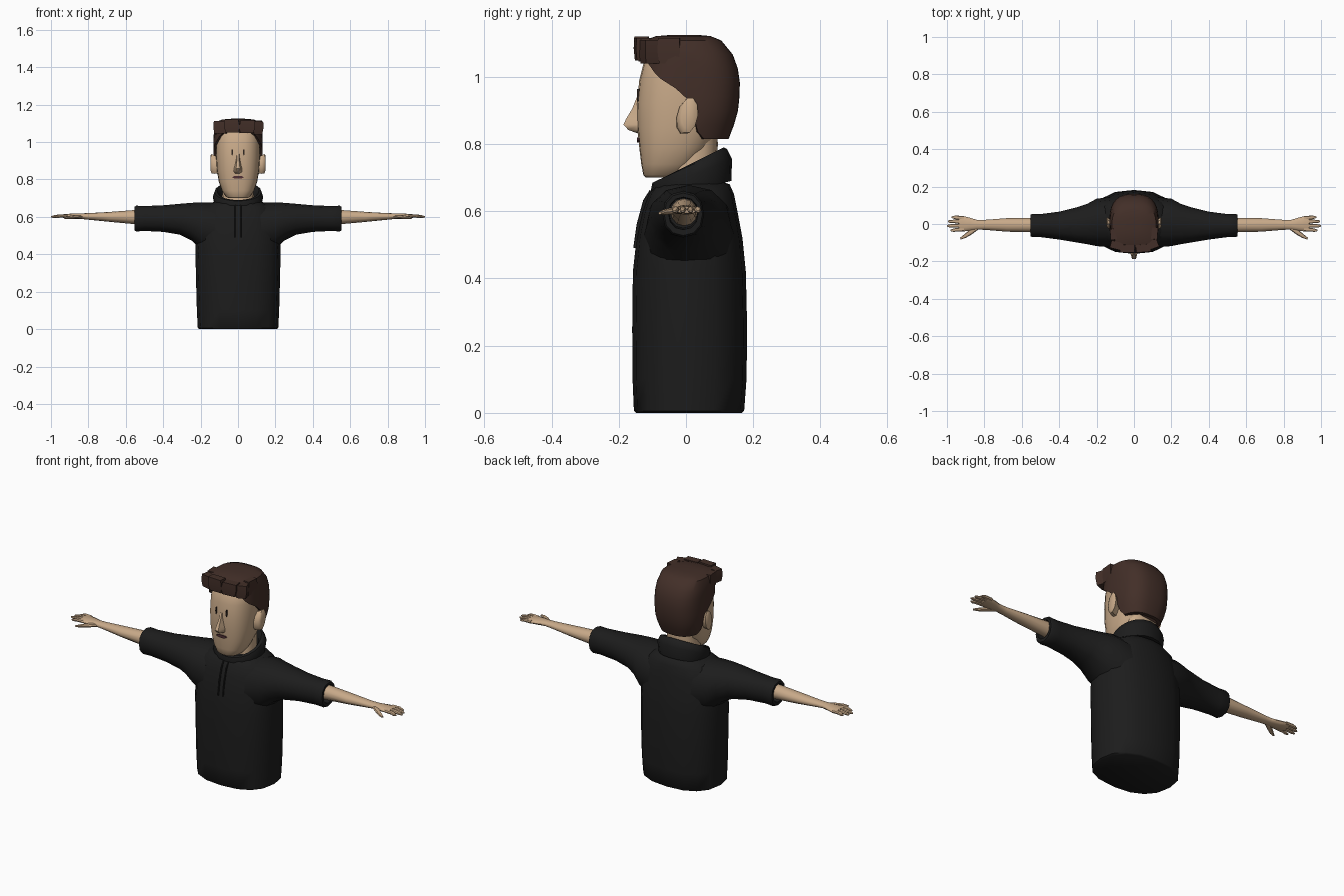
import bpy, bmesh, math
from mathutils import Vector

if "Cube" in bpy.data.objects:
    bpy.data.objects.remove(bpy.data.objects["Cube"])


def material(name, rgb):
    m = bpy.data.materials.new(name)
    m.diffuse_color = (*rgb, 1)
    m.use_nodes = True
    m.node_tree.nodes["Principled BSDF"].inputs["Base Color"].default_value = m.diffuse_color
    return m


BLACK = material("black cloth", (0.012, 0.012, 0.012))
SKIN = material("skin", (0.58, 0.40, 0.25))
HAIR = material("brown hair", (0.055, 0.028, 0.021))
LIP = material("dark lips", (0.08, 0.03, 0.035))
EYE = material("eye dark", (0.03, 0.02, 0.015))


def finish(name, bm, mat, angle=40, mirror=False):
    bmesh.ops.recalc_face_normals(bm, faces=bm.faces)
    me = bpy.data.meshes.new(name)
    bm.to_mesh(me)
    bm.free()
    me.materials.append(mat)
    ob = bpy.data.objects.new(name, me)
    bpy.context.collection.objects.link(ob)
    if mirror:
        ob.modifiers.new("mirror", 'MIRROR')
    bpy.ops.object.select_all(action='DESELECT')
    ob.select_set(True)
    bpy.context.view_layer.objects.active = ob
    bpy.ops.object.shade_smooth_by_angle(angle=math.radians(angle))
    return ob


def loft(name, rings, mat, angle=40, mirror=False, caps=True, closed=False):
    bm = bmesh.new()
    rows = [[bm.verts.new(p) for p in r] for r in rings]
    n = len(rows[0])
    for a, b in zip(rows, rows[1:] + rows[:1] if closed else rows[1:]):
        for i in range(n):
            j = (i + 1) % n
            bm.faces.new((a[i], a[j], b[j], b[i]))
    if caps and not closed:
        bm.faces.new(rows[0])
        bm.faces.new(rows[-1])
    return finish(name, bm, mat, angle, mirror)


def sup(a, p):
    """Unit point on a rounded square, starting at the front"""
    s, c = math.sin(a), -math.cos(a)
    f = lambda v: math.copysign(abs(v) ** (2 / p), v)
    return f(s), f(c)


def level(z, hw, yf, yb, n=16, p=2.4):
    """Horizontal ring"""
    pts = [sup(2 * math.pi * i / n, p) for i in range(n)]
    return [(hw * u, (yf + yb) / 2 + (yb - yf) / 2 * v, z) for u, v in pts]


def across(x, y0, y1, z0, z1, n=12, p=2.2):
    """Ring facing sideways, for the arms"""
    pts = [sup(2 * math.pi * i / n, p) for i in range(n)]
    return [(x, (y0 + y1) / 2 + (y1 - y0) / 2 * u, (z0 + z1) / 2 + (z1 - z0) / 2 * v) for u, v in pts]


def tube(name, path, mat, n=8, **kw):
    """Tapered limb: path of (point, half width, half height)"""
    rings = []
    for i, (p, w, h) in enumerate(path):
        d = Vector(path[min(i + 1, len(path) - 1)][0]) - Vector(path[max(i - 1, 0)][0])
        side = d.cross(Vector((0, 0, 1))).normalized()
        up = side.cross(d).normalized()
        rings.append([Vector(p) + side * w * math.cos(t) + up * h * math.sin(t)
                      for t in (2 * math.pi * k / n for k in range(n))])
    return loft(name, rings, mat, **kw)


# Shirt body
loft("shirt_body", [level(*r) for r in (
    (0.0, .205, -.148, .166), (.006, .215, -.155, .173), (.10, .220, -.159, .18), (.25, .224, -.16, .182),
    (.42, .228, -.158, .178), (.52, .224, -.147, .168), (.60, .208, -.13, .153),
    (.65, .185, -.112, .143), (.68, .13, -.09, .13), (.69, .09, -.06, .10))], BLACK, 50)

# Sleeves with a hollow cuff
loft("sleeves", [across(*r) for r in (
    (.12, -.125, .145, .38, .675), (.20, -.118, .135, .43, .678), (.25, -.108, .108, .475, .675),
    (.31, -.098, .088, .505, .67), (.40, -.083, .066, .52, .662), (.50, -.07, .053, .525, .658),
    (.545, -.07, .054, .522, .66), (.553, -.065, .049, .528, .654), (.553, -.052, .036, .545, .642),
    (.50, -.05, .034, .55, .64))], BLACK, 40, True)

# Zip placket
for x in (-.014, .014):
    tube("zip_edge", [((x, -.151, .49), .004, .006), ((x, -.141, .56), .004, .006),
                      ((x, -.122, .63), .004, .006), ((x, -.103, .66), .004, .006)], BLACK)

# Standing collar, tilted up at the back
def collar_ring(hw, yf, yb, zf, zb):
    return [(x, y, zf + (zb - zf) * (y - yf) / (yb - yf)) for x, y, _ in level(0, hw, yf, yb, 20, 2.1)]


loft("collar", [collar_ring(*r) for r in (
    (.125, -.10, .135, .635, .69), (.135, -.105, .137, .66, .755), (.125, -.10, .122, .685, .785),
    (.112, -.088, .112, .69, .79), (.098, -.075, .098, .675, .765), (.095, -.07, .095, .635, .69))],
    BLACK, 50, closed=True)

# Neck and head
loft("neck", [level(*r) for r in ((.62, .088, -.062, .088), (.70, .085, -.055, .088),
                                  (.80, .08, -.045, .095), (.86, .08, -.04, .09))], SKIN)
loft("head", [level(*r, 24, 2.5) for r in (
    (.70, .05, -.12, -.03), (.708, .065, -.127, .0), (.74, .086, -.133, .035), (.79, .103, -.139, .075),
    (.85, .113, -.145, .105), (.92, .118, -.146, .13), (.99, .118, -.139, .135),
    (1.05, .113, -.124, .13), (1.09, .08, -.09, .10))], SKIN, 60)

# Nose
loft("nose", [[(-w, -.135, z), (-w * .45, y, z), (w * .45, y, z), (w, -.135, z)] for z, w, y in (
    (.832, .018, -.145), (.842, .025, -.172), (.858, .024, -.186), (.875, .019, -.178),
    (.905, .013, -.160), (.94, .010, -.146))], SKIN, 50)

# Ears
loft("ears", [[(x, y0 + (y1 - y0) * (.5 + .5 * math.cos(t)) + (math.sin(t)) * .006,
                zc + h * math.sin(t)) for t in (2 * math.pi * k / 10 for k in range(10))]
              for x, y0, y1, zc, h in ((.10, -.03, .02, .875, .045), (.128, -.028, .028, .88, .052),
                                       (.142, -.022, .036, .885, .054), (.147, -.012, .03, .888, .042))],
     SKIN, 45, True)


# Thin facial plates
def plate(name, cx, cz, w, h, y, mat, n=10):
    loft(name, [[(cx + w * math.cos(t), yy, cz + h * math.sin(t))
                 for t in (2 * math.pi * k / n for k in range(n))] for yy in (y, y + .008)], mat)


for s in (-1, 1):
    plate("eye", s * .031, .945, .004, .019, -.1465, EYE)
plate("mouth", 0, .812, .031, .008, -.1455, LIP)

# Hair shell: each column rises from the hairline to the crown
SECT = [(.80, .10, -.12, .12), (.84, .118, -.135, .138), (.90, .130, -.145, .155), (.97, .132, -.146, .162),
        (1.04, .130, -.136, .152), (1.085, .126, -.134, .13), (1.108, .118, -.127, .105)]
LINE = [(-1, 1.055), (-.12, 1.05), (-.085, 1.0), (-.03, .965), (.008, .93), (.022, .88), (.042, .815), (1, .812)]


def lerp_table(tab, z):
    z = min(max(z, tab[0][0]), tab[-1][0])
    for a, b in zip(tab, tab[1:]):
        if z <= b[0]:
            f = (z - a[0]) / (b[0] - a[0])
            return [p + (q - p) * f for p, q in zip(a[1:], b[1:])]


def shell(a, z, k=1.0):
    hw, yf, yb = lerp_table(SECT, z)
    u, v = sup(a, 2.7)
    return hw * u * k, (yf + yb) / 2 + (yb - yf) / 2 * v * k, z


N = 40
cols = []
for i in range(N):
    a = 2 * math.pi * i / N
    h = 1.0
    for _ in range(12):
        h = (h + lerp_table(LINE, shell(a, h)[1])[0]) / 2
    col = [shell(a, h, .86)] + [shell(a, h + (1.108 - h) * k / 7) for k in range(8)]
    x, y, _ = col[-1]
    cols.append(col + [(x * .7, y * .7, 1.121), (x * .3, y * .3, 1.125)])
loft("hair", [list(r) for r in zip(*cols)], HAIR, 45)


# Fringe and crown locks: tapered slabs of hair
def lock(cx, cy, w, d, z0, z1, turn, lean):
    rings = []
    for z, k, f in ((z0, .85, 0), ((z0 + z1) / 2, 1, .5), (z1, .92, 1)):
        c, s = math.cos(turn), math.sin(turn)
        rings.append([(cx + lean * f + c * px * k - s * py * k, cy + s * px * k + c * py * k, z)
                      for px, py in ((-w, -d), (w, -d), (w, d), (-w, d))])
    loft("hair_lock", rings, HAIR, 20)


for args in ((-.092, -.115, .036, .022, 1.045, 1.112, -.25, .0), (-.03, -.132, .042, .022, 1.05, 1.12, -.04, -.006),
             (.045, -.13, .042, .022, 1.048, 1.115, .08, .005), (.1, -.108, .028, .024, 1.04, 1.11, .35, .003),
             (-.108, -.055, .018, .032, 1.04, 1.114, .08, -.002), (.108, -.05, .018, .034, 1.04, 1.116, -.08, .002)):
    lock(*args)

# Forearms and hands
loft("forearms", [across(*r, 12, 2) for r in (
    (.48, -.046, .034, .555, .638), (.56, -.044, .033, .562, .636), (.68, -.041, .031, .573, .627),
    (.80, -.031, .022, .585, .62), (.84, -.030, .022, .589, .619), (.88, -.036, .034, .59, .618),
    (.915, -.040, .043, .592, .616), (.935, -.038, .042, .594, .614))], SKIN, 50, True)
for y0, y1, tip in ((-.028, -.034, .98), (-.008, -.010, 1.0), (.013, .014, .995), (.033, .036, .975)):
    tube("fingers", [((.91, y0, .605), .0105, .009), ((.95, (y0 + y1) / 2, .605), .010, .009),
                     ((tip - .012, y1, .601), .008, .007), ((tip, y1, .600), .004, .003)],
         SKIN, mirror=True)
tube("thumbs", [((.84, -.018, .602), .014, .010), ((.875, -.045, .600), .013, .010),
                ((.905, -.066, .597), .010, .008), ((.928, -.078, .594), .005, .004)], SKIN, mirror=True)
